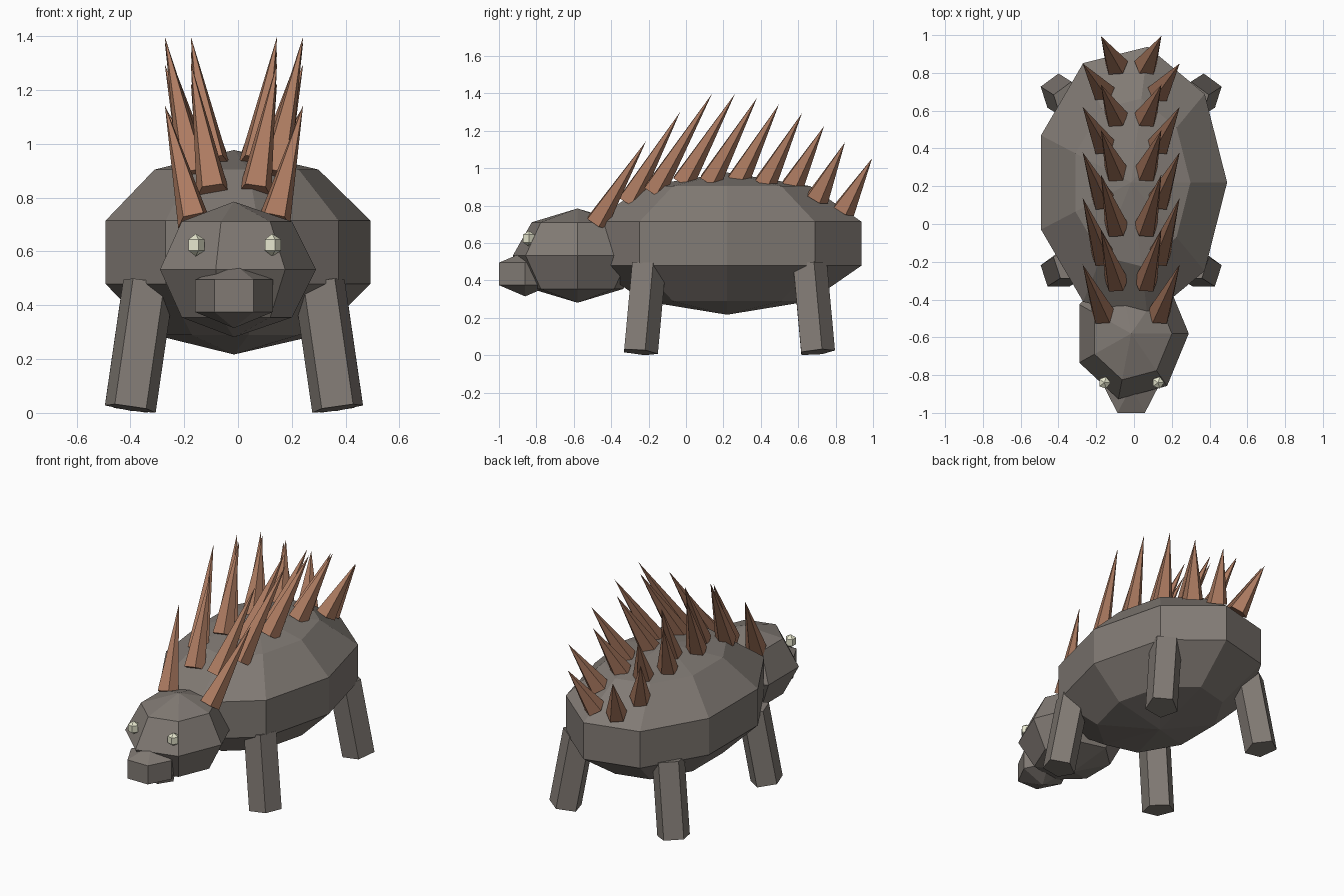
import bpy, bmesh, math
from mathutils import Vector

if "Cube" in bpy.data.objects:
    bpy.data.objects.remove(bpy.data.objects["Cube"])

CX = -0.015  # symmetry plane of the animal


def material(name, rgb):
    m = bpy.data.materials.new(name)
    m.diffuse_color = (*rgb, 1)
    m.use_nodes = True
    m.node_tree.nodes["Principled BSDF"].inputs["Base Color"].default_value = m.diffuse_color
    return m


HIDE = material("hide", (0.22, 0.195, 0.175))
HORN = material("horn", (0.42, 0.2, 0.12))
EYE = material("eye", (0.8, 0.8, 0.62))


def finish(name, bm, mat):
    bmesh.ops.recalc_face_normals(bm, faces=bm.faces)
    me = bpy.data.meshes.new(name)
    bm.to_mesh(me)
    bm.free()
    me.materials.append(mat)
    ob = bpy.data.objects.new(name, me)
    bpy.context.collection.objects.link(ob)
    return ob


def ball(name, centre, radii, sides, rings, mat):
    """Faceted ellipsoid with its first vertex column on +x."""
    bm = bmesh.new()
    c, r = Vector(centre), Vector(radii)

    def vert(phi, a):
        d = Vector((math.sin(phi) * math.cos(a), math.sin(phi) * math.sin(a), math.cos(phi)))
        return bm.verts.new(c + d * r)

    top, bottom = vert(0, 0), vert(math.pi, 0)
    rows = [[vert(math.pi * i / rings, math.tau * j / sides) for j in range(sides)]
            for i in range(1, rings)]
    for j in range(sides):
        k = (j + 1) % sides
        bm.faces.new((top, rows[0][j], rows[0][k]))
        bm.faces.new((bottom, rows[-1][k], rows[-1][j]))
        for a, b in zip(rows, rows[1:]):
            bm.faces.new((a[j], b[j], b[k], a[k]))
    return finish(name, bm, mat)


def rod(name, start, end, r1, r2, mat, sides=5):
    """Five-sided prism or spike between two points, first vertex towards +y."""
    bm = bmesh.new()
    a, b = Vector(start), Vector(end)
    q = Vector((0, 0, 1)).rotation_difference(b - a)

    def ring(p, r):
        return [bm.verts.new(p + q @ Vector((-r * math.sin(math.tau * j / sides),
                                             r * math.cos(math.tau * j / sides), 0)))
                for j in range(sides)]

    low = ring(a, r1)
    high = ring(b, r2) if r2 else [bm.verts.new(b)]
    bm.faces.new(low)
    if r2:
        bm.faces.new(high)
    for j in range(sides):
        k = (j + 1) % sides
        bm.faces.new((low[j], low[k], high[k], high[j]) if r2 else (low[j], low[k], high[0]))
    return finish(name, bm, mat)


# Body, head and snout
ball("body", (CX, 0.22, 0.597), (0.534, 0.767, 0.38), 9, 5, HIDE)
ball("head", (CX, -0.58, 0.533), (0.305, 0.355, 0.252), 7, 4, HIDE)
ball("snout", (CX, -0.86, 0.435), (0.167, 0.187, 0.12), 6, 3, HIDE)

# Spike rows, tail to neck: base y, base z, tip y, tip z (inner and outer alternate)
SPIKES = [
    (0.84, 0.775, 0.995, 1.053), (0.70, 0.84, 0.85, 1.139),
    (0.565, 0.905, 0.738, 1.225), (0.42, 0.92, 0.62, 1.294),
    (0.275, 0.935, 0.497, 1.342), (0.125, 0.93, 0.38, 1.377),
    (-0.02, 0.925, 0.262, 1.398), (-0.175, 0.875, 0.139, 1.398),
    (-0.31, 0.82, -0.032, 1.30), (-0.48, 0.71, -0.214, 1.144),
]

for s, side in ((-1, "left"), (1, "right")):
    # Eyes
    ball(f"eye_{side}", (CX + s * 0.142, -0.84, 0.624), (0.038, 0.038, 0.042), 5, 3, EYE)
    # Legs splay outwards and away from the belly
    for part, foot_y, hip_y in (("front", -0.25, -0.207), ("back", 0.697, 0.654)):
        rod(f"{part}_leg_{side}", (CX + s * 0.385, foot_y, 0.017),
            (CX + s * 0.317, hip_y, 0.484), 0.1, 0.1, HIDE)
    # Back spikes
    for i, (by, bz, ty, tz) in enumerate(SPIKES):
        bx, tx = ((0.078, 0.16), (0.148, 0.257))[i % 2]
        rod(f"spike_{side}_{i}", (CX + s * bx, by, bz), (CX + s * tx, ty, tz),
            0.065, 0, HORN)
